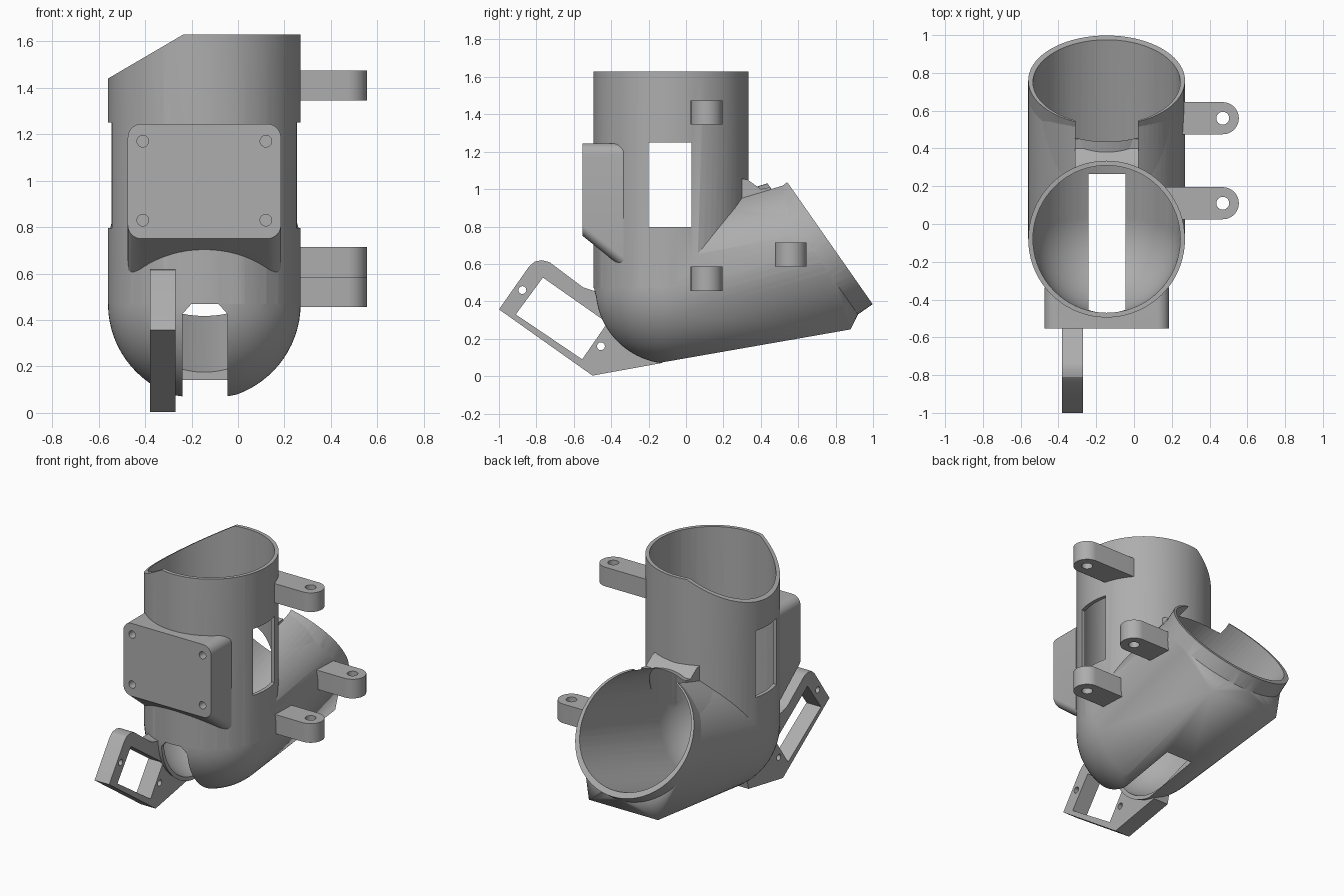
import bpy, bmesh
from math import sin, cos, pi, radians
from mathutils import Vector

old = bpy.data.objects.get("Cube")
if old:
    bpy.data.objects.remove(old, do_unlink=True)

grey = bpy.data.materials.new("plain_grey")
grey.use_nodes = True
colour = (0.42, 0.42, 0.42, 1)
grey.diffuse_color = colour
grey.node_tree.nodes["Principled BSDF"].inputs["Base Color"].default_value = colour

# Main dimensions
CX, CY, CZ = -0.145, -0.08, 0.47     # elbow centre
R, BORE = 0.415, 0.39
TILT = radians(35)
MOUTH = Vector((CX, 0.76, 0.725))
ALONG = Vector((0, cos(TILT), sin(TILT)))
UP = Vector((0, -sin(TILT), cos(TILT)))
SIDE = Vector((1, 0, 0))
SEG = 72


def finish(name, bm):
    bmesh.ops.recalc_face_normals(bm, faces=bm.faces[:])
    mesh = bpy.data.meshes.new(name)
    bm.to_mesh(mesh)
    bm.free()
    mesh.materials.append(grey)
    ob = bpy.data.objects.new(name, mesh)
    bpy.context.collection.objects.link(ob)
    return ob


def prism(name, pts, axis, lo, hi):
    """Extrude a flat outline along x, y or z."""
    def place(p, t):
        c = list(p)
        c.insert(axis, t)
        return c
    bm = bmesh.new()
    face = bm.faces.new([bm.verts.new(place(p, lo)) for p in pts])
    ext = bmesh.ops.extrude_face_region(bm, geom=[face])
    move = Vector(place((0, 0), hi - lo))
    bmesh.ops.translate(bm, vec=move, verts=[v for v in ext["geom"] if isinstance(v, bmesh.types.BMVert)])
    return finish(name, bm)


def arc(c, r, a0, a1, n):
    return [(c[0] + r * cos(radians(a0 + (a1 - a0) * i / n)),
             c[1] + r * sin(radians(a0 + (a1 - a0) * i / n))) for i in range(n + 1)]


def disc(c, r, n=SEG):
    return arc(c, r, 0, 360, n)[:-1]


def rounded_rect(x0, x1, z0, z1, r):
    corners = ((x1 - r, z1 - r), (x0 + r, z1 - r), (x0 + r, z0 + r), (x1 - r, z0 + r))
    return [p for k, c in enumerate(corners) for p in arc(c, r, 90 * k, 90 * k + 90, 8)]


def mouth_ring(a, r):
    c = MOUTH + ALONG * a
    return [c + SIDE * x + UP * u for x, u in disc((0, 0), r)]


def ball(r):
    return [Vector((CX, CY, CZ + r * sin(t))) + Vector((x, y, 0))
            for t in [pi * (i / 36 - 0.5) for i in range(37)]
            for x, y in disc((0, 0), max(r * cos(t), 1e-4))]


def hull_mesh(pts):
    bm = bmesh.new()
    for p in pts:
        bm.verts.new(p)
    bmesh.ops.remove_doubles(bm, verts=bm.verts[:], dist=0.001)
    res = bmesh.ops.convex_hull(bm, input=bm.verts[:])
    junk = {g for g in res["geom_interior"] + res["geom_unused"] if isinstance(g, bmesh.types.BMVert)}
    bmesh.ops.delete(bm, geom=[v for v in junk if v.is_valid], context="VERTS")
    return bm


def combine(target, others, operation):
    for o in others:
        m = target.modifiers.new(operation.lower(), "BOOLEAN")
        m.operation, m.solver, m.object = operation, "EXACT", o
    bpy.context.view_layer.update()
    deps = bpy.context.evaluated_depsgraph_get()
    mesh = bpy.data.meshes.new_from_object(target.evaluated_get(deps))
    target.modifiers.clear()
    target.data = mesh


# Elbow: hull of a ball and the angled mouth, with a flat sloping underside
base_edge = [Vector((CX + s * 0.26, 0.88, 0.25)) for s in (-1, 1)]
bm = hull_mesh(ball(R) + mouth_ring(-0.096, R) + base_edge)
slope = Vector((0, 0.175, -1)).normalized()
bmesh.ops.bisect_plane(bm, geom=bm.verts[:] + bm.edges[:] + bm.faces[:], dist=1e-4,
                       plane_co=(CX, 0.88, 0.25), plane_no=slope, clear_outer=True)
rim = [e for e in bm.edges if e.is_boundary]
if rim:
    bmesh.ops.holes_fill(bm, edges=rim, sides=0)
body = finish("elbow_body", bm)

tube = prism("upright_tube", disc((CX, CY), R), 2, CZ, 1.63)
lip = finish("mouth_lip", hull_mesh(mouth_ring(-0.097, R) + mouth_ring(0, R)))
tab = prism("mouth_tab", [(0.28, 1.06), (0.33, 1.05), (0.40, 1.0), (0.45, 1.01), (0.47, 0.96), (0.28, 0.85)],
            0, CX - 0.168, CX + 0.168)

# Cutters
bore = prism("bore_cutter", disc((CX, CY), BORE), 2, CZ, 1.9)
elbow_bore = finish("elbow_cutter", hull_mesh(ball(BORE) + mouth_ring(0.05, BORE)))
window = prism("window_cutter", [(-0.2, 0.797), (0.03, 0.797), (0.03, 1.25), (-0.2, 1.25)], 0, -1, 1)
slot = prism("slot_cutter", [(-0.24, -0.2), (-0.045, -0.2), (-0.045, 0.425), (-0.085, 0.47), (-0.2, 0.47),
                             (-0.24, 0.425)], 1, -0.8, 0.265)
top_cut = prism("top_cutter", [(-0.7, 1.358), (-0.235, 1.63), (-0.1, 1.709), (-0.1, 2), (-0.7, 2)], 1, -1, 0.6)
notch_pts = [MOUTH + ALONG * a + UP * u for a, u in ((-0.09, 0.2), (0.1, 0.2), (0.1, 0.6), (-0.09, 0.6))]
notch = prism("notch_cutter", [(p.y, p.z) for p in notch_pts], 0, CX - 0.165, CX + 0.165)
cutters = [bore, elbow_bore, window, slot, top_cut, notch]

combine(body, [tube, lip, tab], "UNION")
combine(body, cutters, "DIFFERENCE")
parts = [body]

# Front mounting pad with sloping underside and four screw holes
front = rounded_rect(-0.475, 0.185, 0.75, 1.245, 0.06)
back = rounded_rect(-0.475, 0.185, 0.575, 1.245, 0.06)
pad = finish("mounting_pad", hull_mesh([Vector((x, -0.553, z)) for x, z in front]
                                       + [Vector((x, -0.335, z)) for x, z in back]))
screws = [prism("screw_cutter", disc((x, z), 0.025, 24), 1, -0.7, -0.48)
          for x in (-0.41, 0.12) for z in (0.83, 1.17)]
combine(pad, [bore] + screws, "DIFFERENCE")
parts.append(pad)

# Side lugs with rounded, drilled ends
lug_holes = []
for name, y, z in (("upper_lug", 0.11, 1.345), ("lower_lug", 0.11, 0.455), ("rear_lug", 0.56, 0.585)):
    end = (0.47, y)
    lug = prism(name, [(0.1, y - 0.085)] + arc(end, 0.085, -90, 90, 24) + [(0.1, y + 0.085)], 2, z, z + 0.13)
    hole = prism("lug_hole_cutter", disc(end, 0.034, 32), 2, z - 0.1, z + 0.3)
    combine(lug, [hole, bore, elbow_bore], "DIFFERENCE")
    lug_holes.append(hole)
    parts.append(lug)

# Slanted frame bracket at the lower front
bracket = prism("frame_bracket", [(-1.0, 0.357), (-0.84, 0.585), (-0.81, 0.612), (-0.77, 0.62), (-0.73, 0.61),
                                  (-0.55, 0.475), (-0.49, 0.455), (-0.3, 0.45), (-0.1, 0.2), (-0.13, 0.07),
                                  (-0.5, 0.003)], 0, -0.38, -0.27)
opening = prism("frame_cutter", [(-0.765, 0.527), (-0.91, 0.33), (-0.555, 0.09), (-0.42, 0.285)], 0, -1, 1)
pins = [prism("pin_cutter", disc(c, 0.021, 24), 0, -1, 1) for c in ((-0.875, 0.46), (-0.455, 0.16))]
combine(bracket, [opening, elbow_bore] + pins, "DIFFERENCE")
parts.append(bracket)

# Remove construction pieces and shade
for o in cutters + screws + lug_holes + pins + [opening, tube, lip, tab]:
    bpy.data.objects.remove(o, do_unlink=True)
for o in parts:
    bpy.ops.object.select_all(action="DESELECT")
    o.select_set(True)
    bpy.context.view_layer.objects.active = o
    bpy.ops.object.shade_smooth_by_angle(angle=radians(30))
